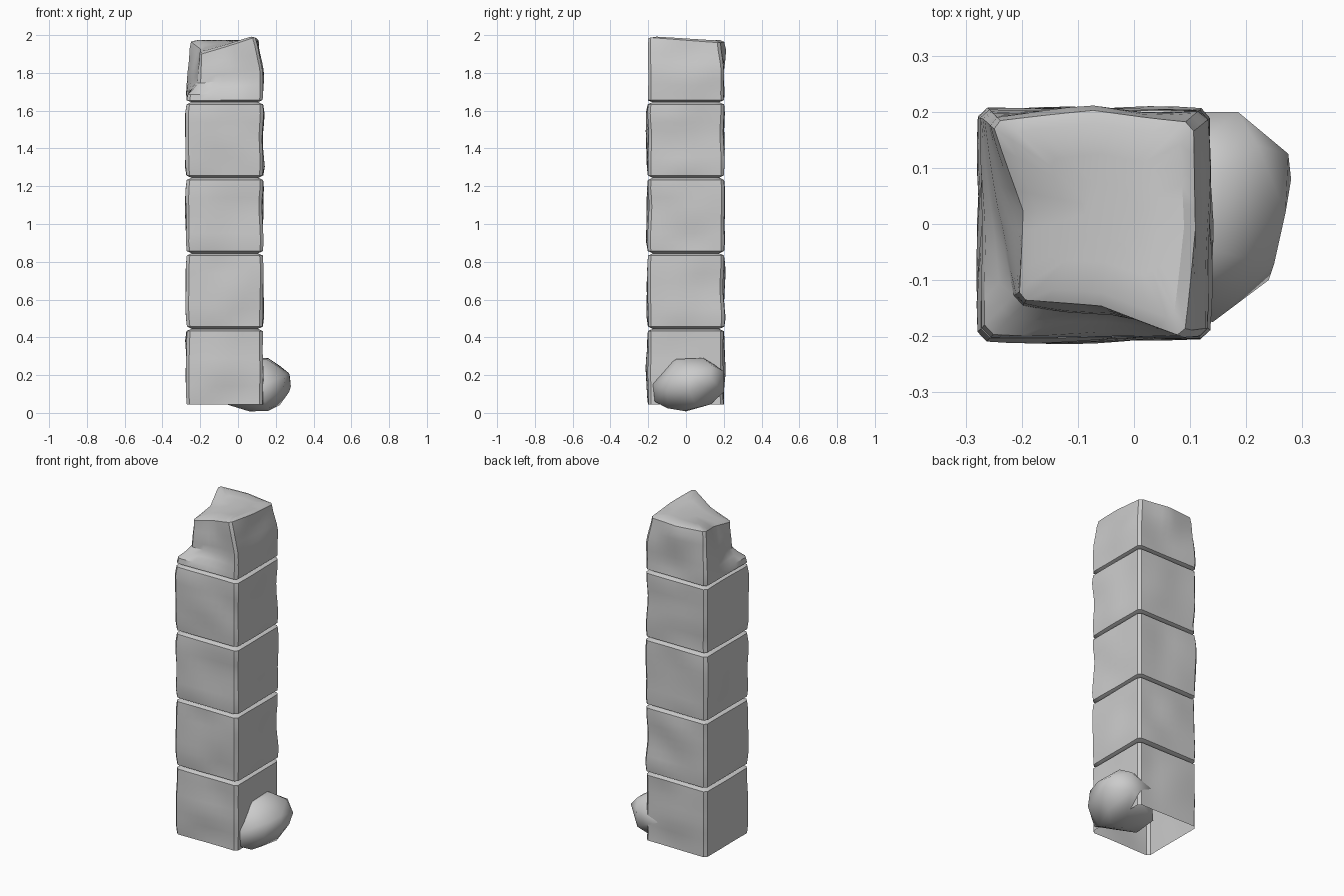
import bpy, bmesh
from mathutils import Vector, noise

if "Cube" in bpy.data.objects:
    bpy.data.objects.remove(bpy.data.objects["Cube"])

CX, HALF, CH = -0.07, 0.2, 0.016      # pillar axis, half width, corner chamfer
SEG = 8                               # segments per block side


def finish(bm, name, angle=0.5):
    bmesh.ops.recalc_face_normals(bm, faces=bm.faces)
    me = bpy.data.meshes.new(name)
    bm.to_mesh(me)
    bm.free()
    ob = bpy.data.objects.new(name, me)
    bpy.context.collection.objects.link(ob)
    bpy.ops.object.select_all(action='DESELECT')
    ob.select_set(True)
    bpy.context.view_layer.objects.active = ob
    bpy.ops.object.shade_smooth_by_angle(angle=angle)
    return ob


def outline(half):
    # chamfered square, four subdivided sides
    a = half - CH
    pts = []
    for c, s in ((1, 0), (0, 1), (-1, 0), (0, -1)):
        for i in range(SEG + 1):
            t = -a + 2 * a * i / SEG
            pts.append((c * half - s * t, s * half + c * t))
    return pts


def block(name, z0, z1, seed, open_bottom=False, deform=None):
    bm = bmesh.new()
    # (height, inset) profile from bottom to top
    prof = [] if open_bottom else [(z0, 0.026)]
    lo, hi = (z0 if open_bottom else z0 + 0.012), z1 - 0.012
    prof += [(lo + (hi - lo) * i / SEG, 0) for i in range(SEG + 1)]
    prof += [(z1, 0.026)]
    if deform:
        prof += [(z1, 0.09), (z1, 0.14)]
    rings = []
    for z, inset in prof:
        ring = []
        for x, y in outline(HALF - inset):
            k = 1 if inset == 0 and lo < z < hi else 0.3
            n = noise.noise(Vector((x * 4, y * 4, z * 5 + seed * 7.3)))
            d = Vector((x, y, 0)).normalized() * (0.016 * n + 0.003) * k
            ring.append(bm.verts.new((x + d.x, y + d.y, z)))
        rings.append(ring)
    for r, q in zip(rings, rings[1:]):
        for i in range(len(r)):
            j = (i + 1) % len(r)
            bm.faces.new((r[i], r[j], q[j], q[i]))
    bm.faces.new(rings[-1])
    if not open_bottom:
        bm.faces.new(rings[0][::-1])
    for v in bm.verts:
        if deform:
            deform(v, z0, z1)
        v.co.x += CX
    return finish(bm, name)


def curve3(a, b, c, t):
    # piecewise linear through a, b, c
    return a + (b - a) * t * 2 if t < 0.5 else b + (c - b) * (t * 2 - 1)


def ramp(t, a, b):
    t = min(1, max(0, (t - a) / (b - a)))
    return t * t * (3 - 2 * t)


def broken(v, z0, z1):
    # worn capstone: pulled-in front left corner, tapered top, sloping crown
    p = v.co
    u = min(1, max(0, (p.x + HALF) / (2 * HALF)))
    w = min(1, max(0, (p.y + HALF) / (2 * HALF)))
    t = (p.z - z0) / (z1 - z0)
    low, top = ramp(t, 0.06, 0.4), max(0, (t - 0.45) / 0.55)
    dx = (1 - u) * (curve3(0.065, 0.02, 0, w) * low + curve3(0, 0.055, 0.02, w) * top)
    dx -= u * curve3(0.045, 0.022, 0.025, w) * top
    dy = (1 - w) * (curve3(0.065, 0.035, 0, u) * low + curve3(0.0, 0.02, 0.0, u) * top)
    dy -= w * curve3(0.02, 0.0, 0.02, u) * top
    front, mid, back = (curve3(1.905, 1.95, 2.0, u), curve3(1.935, 1.965, 1.985, u),
                        curve3(1.98, 1.975, 1.97, u))
    p.z = z0 + t * (curve3(front, mid, back, w) - z0)
    p.x += dx
    p.y += dy


# Stacked stone blocks (lowest is open underneath)
block("base_block", 0.045, 0.445, 1, open_bottom=True)
for i in range(3):
    block(f"middle_block_{i + 1}", 0.445 + 0.4 * i, 0.845 + 0.4 * i, i + 2)
block("broken_top_block", 1.645, 2.0, 6, deform=broken)

# Boulder lodged against the right side of the base
rock_points = [
    (0.07, -0.05, 0.285), (0.15, -0.05, 0.285), (0.16, 0.09, 0.29), (0.06, 0.10, 0.29),
    (0.22, 0.14, 0.25), (0.185, 0.2, 0.22), (0.18, 0.2, 0.11), (0.05, 0.2, 0.17),
    (0.275, 0.125, 0.19), (0.28, 0.08, 0.14), (0.27, 0.02, 0.21), (0.25, -0.07, 0.2),
    (0.24, -0.1, 0.12), (0.14, -0.175, 0.15), (0.14, -0.165, 0.06), (0.06, -0.14, 0.23),
    (0.16, -0.10, 0.025), (0.16, -0.01, 0.01), (0.06, 0.0, 0.008), (0.22, 0.05, 0.04),
    (0.15, 0.13, 0.045), (-0.06, -0.05, 0.045), (-0.06, 0.09, 0.06), (-0.07, 0.02, 0.17),
    (0.27, 0.02, 0.11), (0.01, -0.13, 0.08)]
bm = bmesh.new()
for p in rock_points:
    bm.verts.new(p)
bmesh.ops.convex_hull(bm, input=bm.verts)
finish(bm, "boulder", 1.0)
